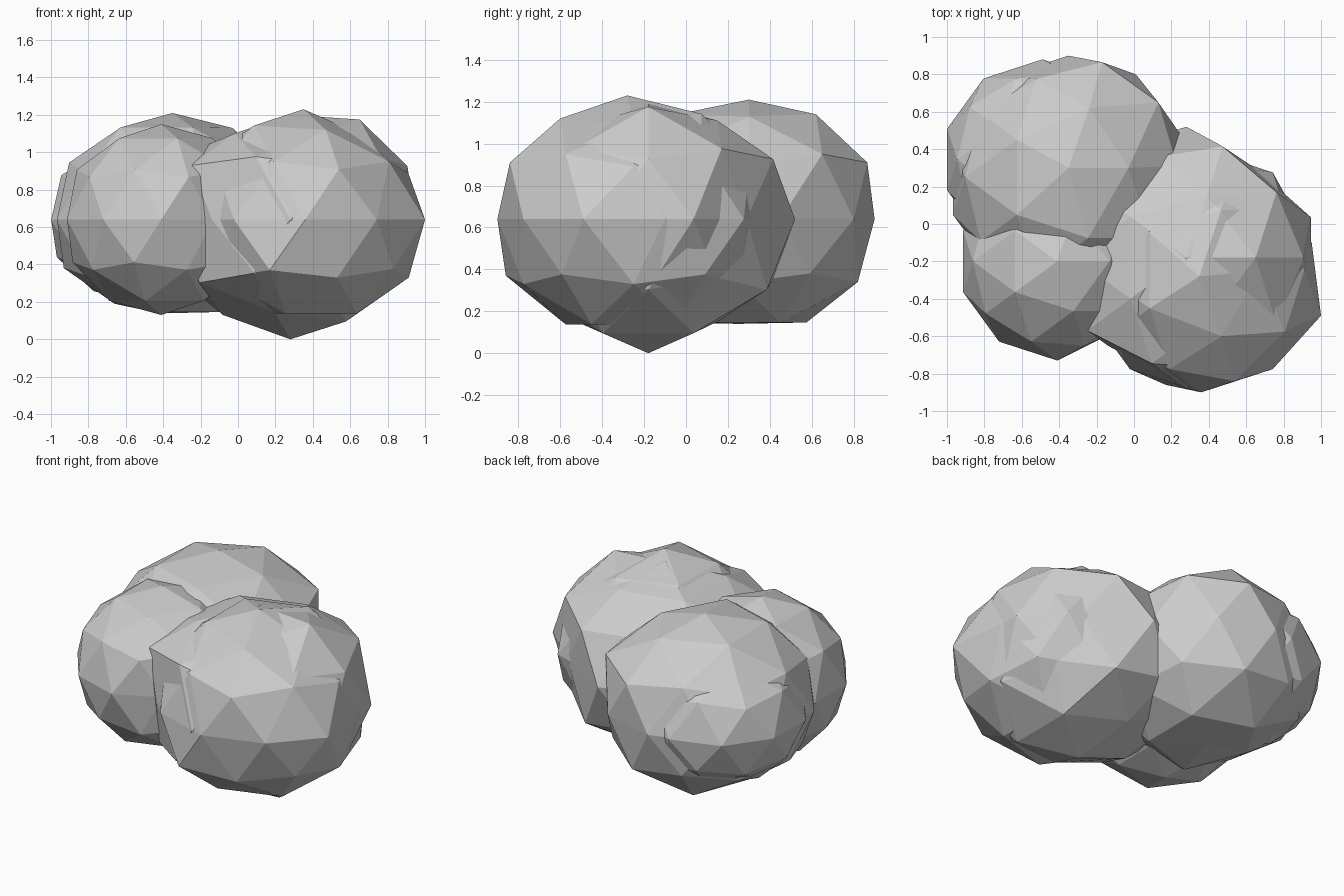
import bpy
from mathutils import Vector

cube = bpy.data.objects.get("Cube")
if cube:
    bpy.data.objects.remove(cube, do_unlink=True)

# One plain stone colour
stone = bpy.data.materials.new("stone_grey")
stone.use_nodes = True
grey = (0.6, 0.6, 0.6, 1)
stone.diffuse_color = grey
stone.node_tree.nodes["Principled BSDF"].inputs["Base Color"].default_value = grey


def boulder(name, centre, radius, height, low=0, corners=()):
    """Faceted boulder with a flattened base; the nearest vertex is pulled to each corner."""
    bpy.ops.mesh.primitive_ico_sphere_add(subdivisions=2, radius=1)
    obj = bpy.context.object
    obj.name = name
    verts = obj.data.vertices
    for v in verts:
        v.co = Vector(centre) + Vector((v.co.x * radius, v.co.y * radius, v.co.z * height))
        v.co.z = max(v.co.z, low)
    for corner in map(Vector, corners):
        min(verts, key=lambda v: (v.co - corner).length).co = corner
    obj.data.materials.append(stone)
    return obj


# Front pair of overlapping boulders
boulder("front_boulder", (0.36, -0.25, 0.64), 0.65, 0.59, low=0.135, corners=[
    (0.17, -0.86, 0.37), (0.54, -0.84, 0.91), (1, -0.49, 0.64),
    (0.91, -0.25, 0.89), (0.95, -0.1, 0.64),
    (0.67, -0.25, 1.09), (0.47, -0.6, 1.12), (0.35, -0.28, 1.23)])
boulder("front_inner_boulder", (0.28, -0.18, 0.64), 0.7, 0.64, corners=[
    # lowered crown
    (0.28, -0.18, 1.2), (0.65, -0.18, 1.175), (0.39, 0.15, 1.11),
    (-0.02, 0.04, 1.1), (-0.02, -0.4, 1.1), (0.39, -0.53, 1.08),
    # sides
    (-0.25, -0.57, 0.93), (0.66, 0.29, 0.64), (-0.14, -0.65, 0.64),
    (0.73, 0.15, 0.36), (0.14, 0.36, 0.94),
    # raised underside
    (0.2, -0.5, 0.14), (0.17, 0.15, 0.15), (-0.08, -0.18, 0.13)])

# Back boulder and the bulge on its right side
boulder("back_boulder", (-0.35, 0.25, 0.64), 0.65, 0.58, low=0.14, corners=[
    # upper half
    (-0.35, 0.3, 1.21), (-0.17, 0.865, 0.91), (-0.24, 0.62, 1.14),
    (0.23, 0.31, 0.9), (0.13, 0.65, 0.95), (-0.03, 0.3, 1.13),
    # lower half
    (-0.66, 0.26, 0.19), (0.01, 0.8, 0.64), (-0.18, 0.82, 0.34)])
boulder("back_bulge", (-0.49, 0.345, 0.64), 0.535, 0.45)

# Smaller boulder at the front right corner
boulder("small_boulder", (-0.41, -0.2, 0.64), 0.53, 0.51, corners=[(-0.13, -0.59, 0.64)])
